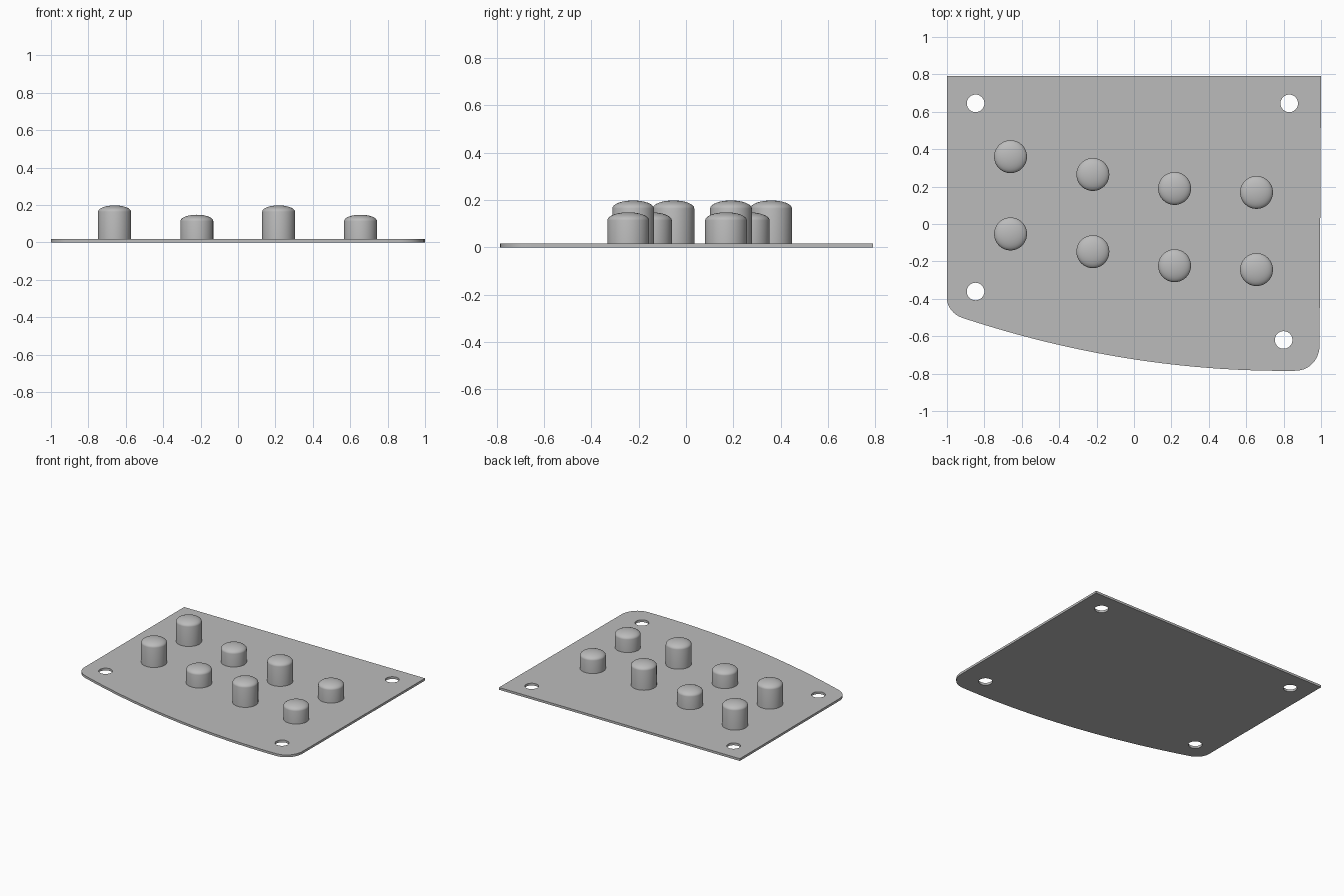
import bpy, bmesh, math
from mathutils import Vector
from mathutils.geometry import interpolate_bezier

if "Cube" in bpy.data.objects:
    bpy.data.objects.remove(bpy.data.objects["Cube"])

grey = bpy.data.materials.new("plain_grey")
grey.diffuse_color = (0.5, 0.5, 0.5, 1)
grey.use_nodes = True
grey.node_tree.nodes["Principled BSDF"].inputs["Base Color"].default_value = grey.diffuse_color

THICK = 0.017


def front_edge(x):
    """Gently bowed front edge of the plate."""
    return -0.785 + 0.096 * (0.8 - x) ** 2


def fillet(start, corner, end, n=14):
    """Rounded corner between two edges."""
    a, c, b = (Vector((*p, 0)) for p in (start, corner, end))
    pts = interpolate_bezier(a, a.lerp(c, 0.56), b.lerp(c, 0.56), b, n)
    return [(p.x, p.y) for p in pts]


def circle(x, y, r, n=40):
    return [(x + r * math.cos(2 * math.pi * i / n),
             y + r * math.sin(2 * math.pi * i / n)) for i in range(n)]


def finish(obj, angle):
    obj.data.materials.clear()
    obj.data.materials.append(grey)
    bpy.ops.object.select_all(action='DESELECT')
    obj.select_set(True)
    bpy.context.view_layer.objects.active = obj
    bpy.ops.object.shade_smooth_by_angle(angle=math.radians(angle))


# Plate outline: straight back and sides, bowed front, two rounded corners
outline = [(1, 0.79), (-1, 0.79)]
outline += fillet((-1, -0.40), (-1, -0.474), (-0.92, front_edge(-0.92)))
outline += [(x, front_edge(x)) for x in (-0.92 + 1.78 * i / 40 for i in range(1, 40))]
outline += fillet((0.86, front_edge(0.86)), (0.992, -0.787), (0.992, -0.65))
holes = [(-0.847, 0.645), (0.83, 0.645), (-0.847, -0.361), (0.80, -0.62)]

# Plate with four screw holes, as a filled flat curve
curve = bpy.data.curves.new("plate_outline", 'CURVE')
curve.dimensions = '2D'
curve.fill_mode = 'BOTH'
curve.extrude = THICK / 2
for pts in [outline] + [circle(x, y, 0.047) for x, y in holes]:
    spline = curve.splines.new('POLY')
    spline.points.add(len(pts) - 1)
    for p, (x, y) in zip(spline.points, pts):
        p.co = (x, y, THICK / 2, 1)
    spline.use_cyclic_u = True
temp = bpy.data.objects.new("plate_outline", curve)
bpy.context.collection.objects.link(temp)
bpy.context.view_layer.update()
mesh = bpy.data.meshes.new_from_object(
    temp.evaluated_get(bpy.context.evaluated_depsgraph_get()))
bpy.data.objects.remove(temp)
for v in mesh.vertices:
    v.co.z = THICK if v.co.z > THICK / 2 + 1e-4 or curve is None else (
        0 if v.co.z < THICK / 2 - 1e-4 else v.co.z)
plate = bpy.data.objects.new("plate", mesh)
bpy.context.collection.objects.link(plate)
bm = bmesh.new()
bm.from_mesh(mesh)
bmesh.ops.remove_doubles(bm, verts=bm.verts, dist=1e-5)
bmesh.ops.recalc_face_normals(bm, faces=bm.faces)
low = min(v.co.z for v in bm.verts)
for v in bm.verts:
    v.co.z -= low
bm.to_mesh(mesh)
bm.free()
finish(plate, 30)


def button(name, x, y, height, r=0.088, dome=0.034, n=48, rings=8):
    """Round button with a shallow domed top, standing on the plate."""
    profile = [(r, THICK * 0.5), (r, height - dome)]
    profile += [(r * math.cos(t), height - dome + dome * math.sin(t))
                for t in (math.pi / 2 * i / rings for i in range(1, rings))]
    bm = bmesh.new()
    loops = [[bm.verts.new((x + px, y + py, z)) for px, py in circle(0, 0, rad, n)]
             for rad, z in profile]
    for a, b in zip(loops, loops[1:]):
        for i in range(n):
            j = (i + 1) % n
            bm.faces.new((a[i], a[j], b[j], b[i]))
    tip = bm.verts.new((x, y, height))
    for i in range(n):
        bm.faces.new((loops[-1][i], loops[-1][(i + 1) % n], tip))
    bm.faces.new(loops[0][::-1])
    me = bpy.data.meshes.new(name)
    bm.to_mesh(me)
    bm.free()
    obj = bpy.data.objects.new(name, me)
    bpy.context.collection.objects.link(obj)
    finish(obj, 40)


# Two rows of four buttons, alternating tall and short
columns = [(-0.66, 0.36), (-0.22, 0.265), (0.217, 0.19), (0.655, 0.169)]
for row, shift in (("back", 0), ("front", -0.413)):
    for i, (x, y) in enumerate(columns):
        button(f"{row}_button_{i + 1}", x, y + shift, 0.148 if i % 2 else 0.198)
